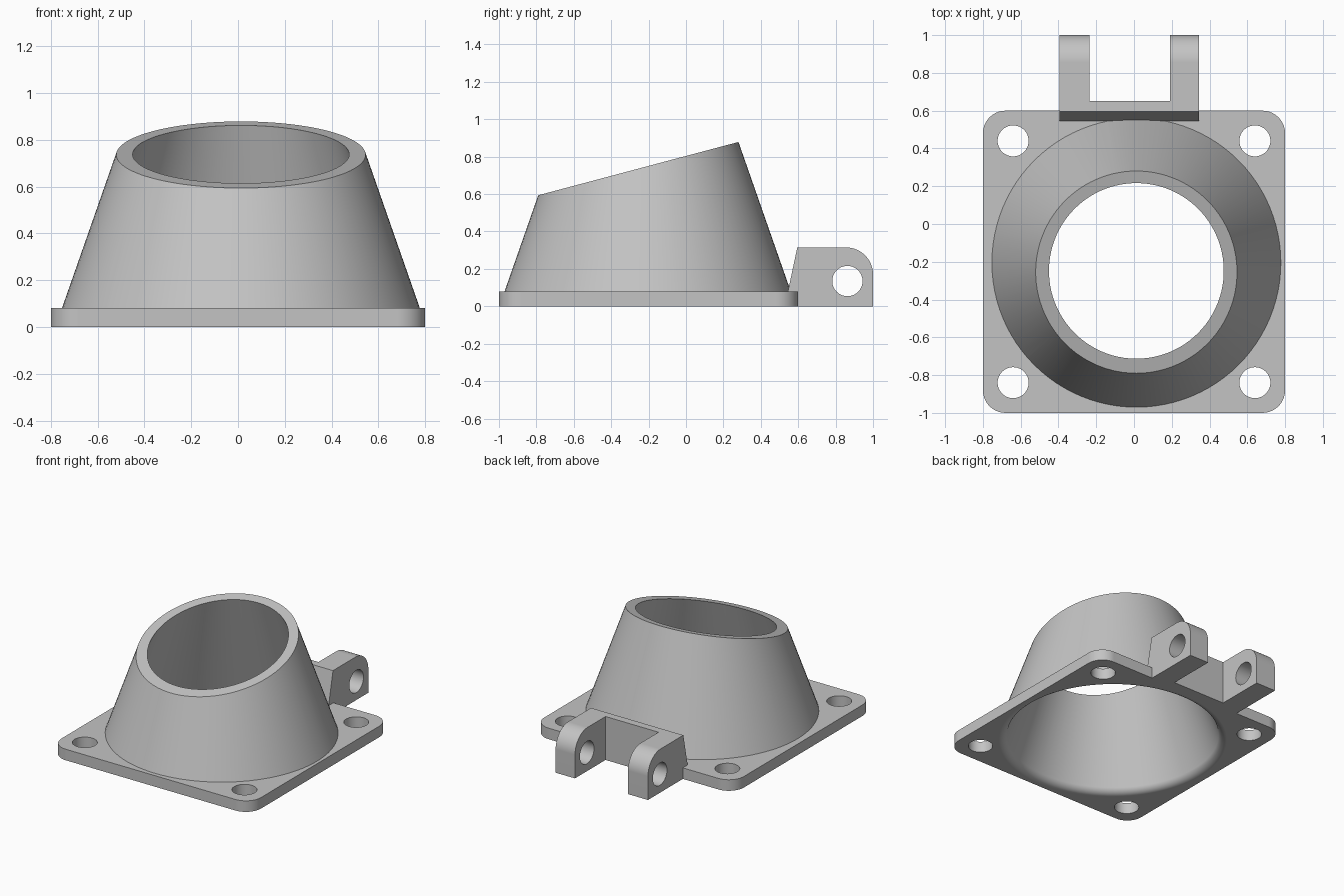
import bpy, bmesh, math
from mathutils import Vector, Matrix

cube = bpy.data.objects.get("Cube")
if cube:
    bpy.data.objects.remove(cube, do_unlink=True)

AXIS = Vector((0.0125, -0.205, 0))   # centre line of the funnel
TAPER = 0.35                         # radius lost per unit of height
R_OUT, R_IN = 0.793, 0.723           # wall radii projected to the ground
SEGMENTS = 96


def finish(name, bm):
    bmesh.ops.recalc_face_normals(bm, faces=bm.faces)
    mesh = bpy.data.meshes.new(name)
    bm.to_mesh(mesh)
    bm.free()
    obj = bpy.data.objects.new(name, mesh)
    bpy.context.scene.collection.objects.link(obj)
    return obj


def box(name, low, high, corner=0):
    """Box between two corners, with optional rounded vertical edges."""
    bm = bmesh.new()
    low, high = Vector(low), Vector(high)
    bmesh.ops.create_cube(bm, size=1, matrix=Matrix.Translation((low + high) / 2)
                          @ Matrix.Diagonal((*(high - low), 1)))
    if corner:
        upright = [e for e in bm.edges
                   if abs(e.verts[0].co.z - e.verts[1].co.z) > 0.01]
        bmesh.ops.bevel(bm, geom=upright, offset=corner, segments=10,
                        profile=0.5, affect='EDGES')
    return finish(name, bm)


def cylinder(name, centre, radius, depth, along_x=False):
    bm = bmesh.new()
    turn = Matrix.Rotation(math.pi / 2 if along_x else 0, 4, 'Y')
    bmesh.ops.create_cone(bm, cap_ends=True, segments=48, radius1=radius,
                          radius2=radius, depth=depth,
                          matrix=Matrix.Translation(centre) @ turn)
    return finish(name, bm)


def side_prism(name, profile, x0, x1):
    """Extrude a (y, z) outline along x."""
    bm = bmesh.new()
    face = bm.faces.new([bm.verts.new((x0, y, z)) for y, z in profile])
    new = bmesh.ops.extrude_face_region(bm, geom=[face])["geom"]
    bmesh.ops.translate(bm, vec=(x1 - x0, 0, 0),
                        verts=[v for v in new if isinstance(v, bmesh.types.BMVert)])
    return finish(name, bm)


def lathe(name, profile):
    """Closed solid from (radius, z) points turned about the funnel axis."""
    bm = bmesh.new()
    rings = []
    for r, z in profile:
        angles = [2 * math.pi * i / SEGMENTS for i in range(SEGMENTS)]
        rings.append([bm.verts.new(AXIS + Vector((r * math.cos(a), r * math.sin(a), z)))
                      for a in angles])
    for a, b in zip(rings, rings[1:]):
        for i in range(SEGMENTS):
            j = (i + 1) % SEGMENTS
            bm.faces.new((a[i], a[j], b[j], b[i]))
    bm.faces.new(rings[0])
    bm.faces.new(rings[-1])
    return finish(name, bm)


def combine(target, tool, operation):
    """Apply a boolean and discard the tool."""
    tool.hide_render = True
    mod = target.modifiers.new("combine", 'BOOLEAN')
    mod.solver, mod.operation, mod.object = 'EXACT', operation, tool
    graph = bpy.context.evaluated_depsgraph_get()
    graph.update()
    mesh = bpy.data.meshes.new_from_object(target.evaluated_get(graph))
    target.modifiers.clear()
    target.data = mesh
    bpy.data.objects.remove(tool, do_unlink=True)


# Square flange
body = box("flanged_funnel", (-0.8, -1, 0), (0.8, 0.6, 0.08), corner=0.12)

# Tapered funnel with a slanted top
funnel = lathe("funnel", [(R_OUT - TAPER * z, z) for z in (0.04, 1.1)])
slope = 0.266
slant = [(y, 0.595 + slope * (y + 0.785)) for y in (-1.2, 1.2)]
combine(funnel, side_prism("slant_cutter", slant + [(1.2, 2), (-1.2, 2)], -1, 1),
        'DIFFERENCE')
combine(body, funnel, 'UNION')

# Hinge bracket: rounded block, split into two lugs, with a pin hole
round_r = 0.145
arc = [(1 - round_r + round_r * math.sin(a), 0.315 - round_r + round_r * math.cos(a))
       for a in [math.pi / 2 * i / 12 for i in range(13)]]
outline = [(0.545, 0), (0.545, 0.08), (0.595, 0.315)] + arc + [(1, 0)]
bracket = side_prism("hinge_bracket", outline, -0.395, 0.345)
combine(bracket, box("gap_cutter", (-0.235, 0.65, -0.2), (0.19, 1.2, 0.6)), 'DIFFERENCE')
combine(bracket, cylinder("pin_cutter", (0, 0.863, 0.135), 0.081, 2, along_x=True),
        'DIFFERENCE')
combine(body, bracket, 'UNION')

# Tapered bore with a rounded lip underneath
fillet = 0.06
lean = math.atan(TAPER)
lip_r = R_IN + fillet * math.tan((math.pi / 2 - lean) / 2)
steps = 8
lip = []
for i in range(steps + 1):
    a = -math.pi / 2 - (math.pi / 2 - lean) * i / steps
    lip.append((lip_r + fillet * math.cos(a), fillet + fillet * math.sin(a)))
bore = lathe("bore_cutter", [(lip_r, -0.1)] + lip + [(R_IN - TAPER * 1.2, 1.2)])
combine(body, bore, 'DIFFERENCE')

# Bolt holes in the four corners
for x in (-0.64, 0.64):
    for y in (-0.84, 0.44):
        combine(body, cylinder("bolt_cutter", (x, y, 0.04), 0.082, 0.4), 'DIFFERENCE')

# Single grey finish
grey = bpy.data.materials.new("plain grey")
grey.use_nodes = True
colour = (0.55, 0.55, 0.55, 1)
grey.diffuse_color = colour
grey.node_tree.nodes["Principled BSDF"].inputs["Base Color"].default_value = colour
body.data.materials.clear()
body.data.materials.append(grey)

# Smooth curves, crisp edges
bpy.ops.object.select_all(action='DESELECT')
body.select_set(True)
bpy.context.view_layer.objects.active = body
bpy.ops.object.shade_smooth_by_angle(angle=math.radians(30))
weighted = body.modifiers.new("even shading", 'WEIGHTED_NORMAL')
weighted.keep_sharp = True
